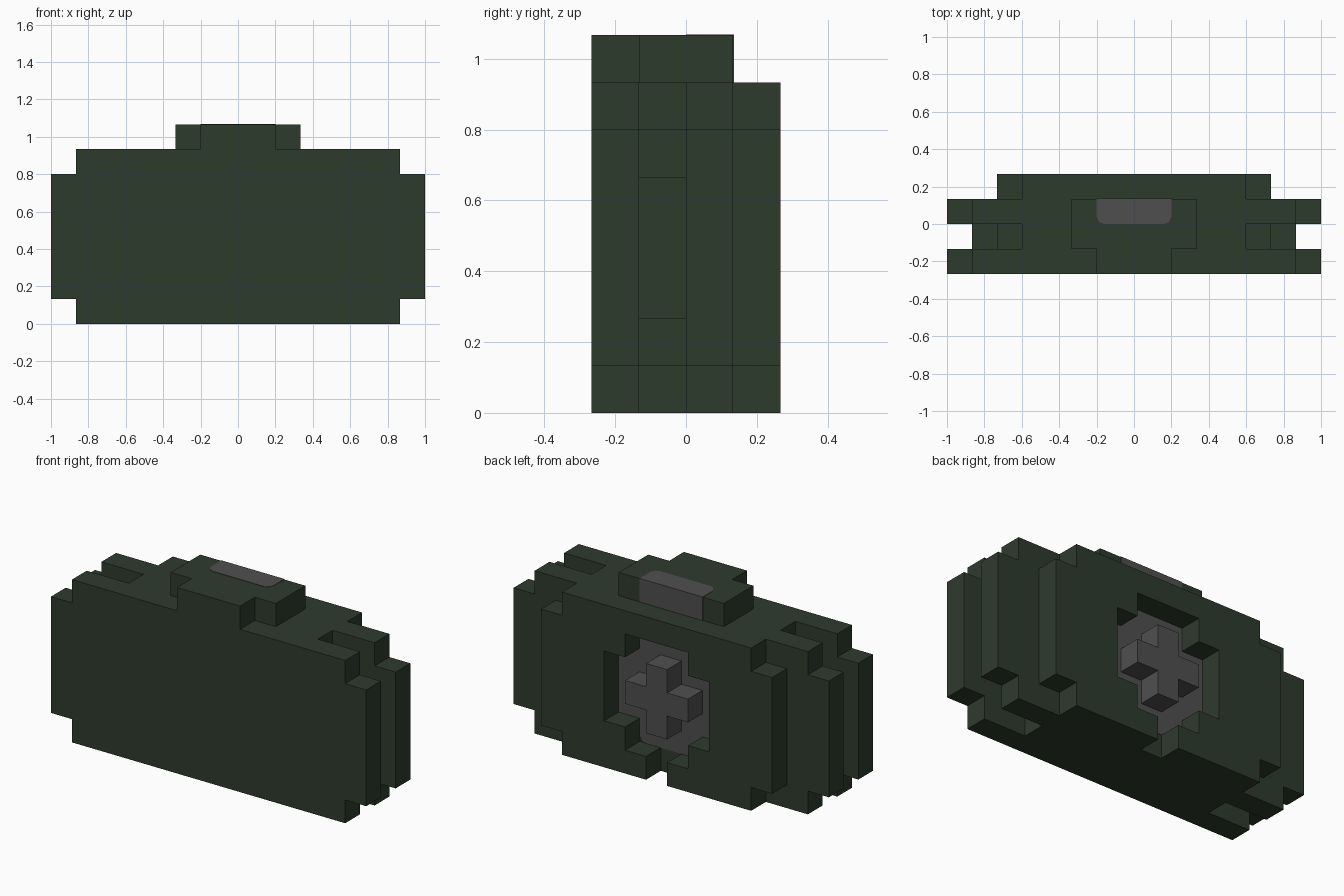
import bpy
import bmesh

cube = bpy.data.objects.get("Cube")
if cube:
    bpy.data.objects.remove(cube, do_unlink=True)

U = 2 / 15  # one grid step


def material(name, rgb):
    m = bpy.data.materials.new(name)
    m.use_nodes = True
    m.diffuse_color = (*rgb, 1)
    m.node_tree.nodes["Principled BSDF"].inputs["Base Color"].default_value = (*rgb, 1)
    return m


green = material("dark green", (0.027, 0.043, 0.027))
grey = material("dark grey", (0.078, 0.078, 0.078))


def prism(name, half, low, high, mat, axis="y"):
    """Mirror a half outline across x = 0 and extrude it along y or z (grid steps)."""
    outline = half + [(-x, v) for x, v in reversed(half)]

    def place(x, v, depth):
        return (x * U, depth * U, v * U) if axis == "y" else (x * U, v * U, depth * U)

    bm = bmesh.new()
    face = bm.faces.new([bm.verts.new(place(x, v, low)) for x, v in outline])
    grown = bmesh.ops.extrude_face_region(bm, geom=[face], use_keep_orig=True)
    moved = [g for g in grown["geom"] if isinstance(g, bmesh.types.BMVert)]
    shift = (0, (high - low) * U, 0) if axis == "y" else (0, 0, (high - low) * U)
    bmesh.ops.translate(bm, verts=moved, vec=shift)
    bmesh.ops.recalc_face_normals(bm, faces=bm.faces)
    mesh = bpy.data.meshes.new(name)
    bm.to_mesh(mesh)
    bm.free()
    mesh.materials.append(mat)
    obj = bpy.data.objects.new(name, mesh)
    bpy.context.collection.objects.link(obj)
    return obj


def steps(*corners):
    """Stair-shaped half outline, each side stepping in once at every corner."""
    pts = []
    for x, z in corners:
        pts += [(x, z), (x, 7 - z)]
    lower = [(x, z) for x, z in corners]
    side = []
    for i, (x, z) in enumerate(lower):
        side.append((x, z))
        if i + 1 < len(lower):
            side.append((x, lower[i + 1][1]))
    return side + [(x, 7 - z) for x, z in reversed(side)]


# Body layers, front to back
plate = steps((6.5, 0), (7.5, 1))
prism("front_plate", plate, -2, -1, green)
prism("recessed_core", steps((4.5, 0), (5.5, 1), (6.5, 2)), -1, 0, green)
prism("middle_plate", plate, 0, 1, green)

# Back plate with a stepped opening that runs out through the bottom edge
opening = [(1.5, 6), (1.5, 5), (2.5, 5), (2.5, 2), (1.5, 2), (1.5, 1)]
prism("back_plate", opening + [(0.5, 1), (0.5, 0)] + steps((4.5, 0), (5.5, 1)),
      1, 2, green)

# Grey floor and cross knob inside the opening
prism("opening_floor", opening[:-1] + [(1.5, 1.25), (1.25, 1)], 1, 1.02, grey)
prism("cross_knob", [(0.5, 5), (0.5, 4), (1.5, 4), (1.5, 3), (0.5, 3), (0.5, 2)],
      1, 2, grey)

# Raised top block with its grey window
prism("top_block", [(2.5, 7), (2.5, 8)], -1, 1, green)
prism("top_block_front", [(1.5, 7), (1.5, 8)], -2, -1, green)
prism("window_top", [(1.2, 0), (1.4, 0.08), (1.5, 0.3), (1.5, 1)], 8, 8.015, grey, "z")
prism("window_back", [(1.5, 7), (1.5, 8.015)], 1, 1.015, grey)
